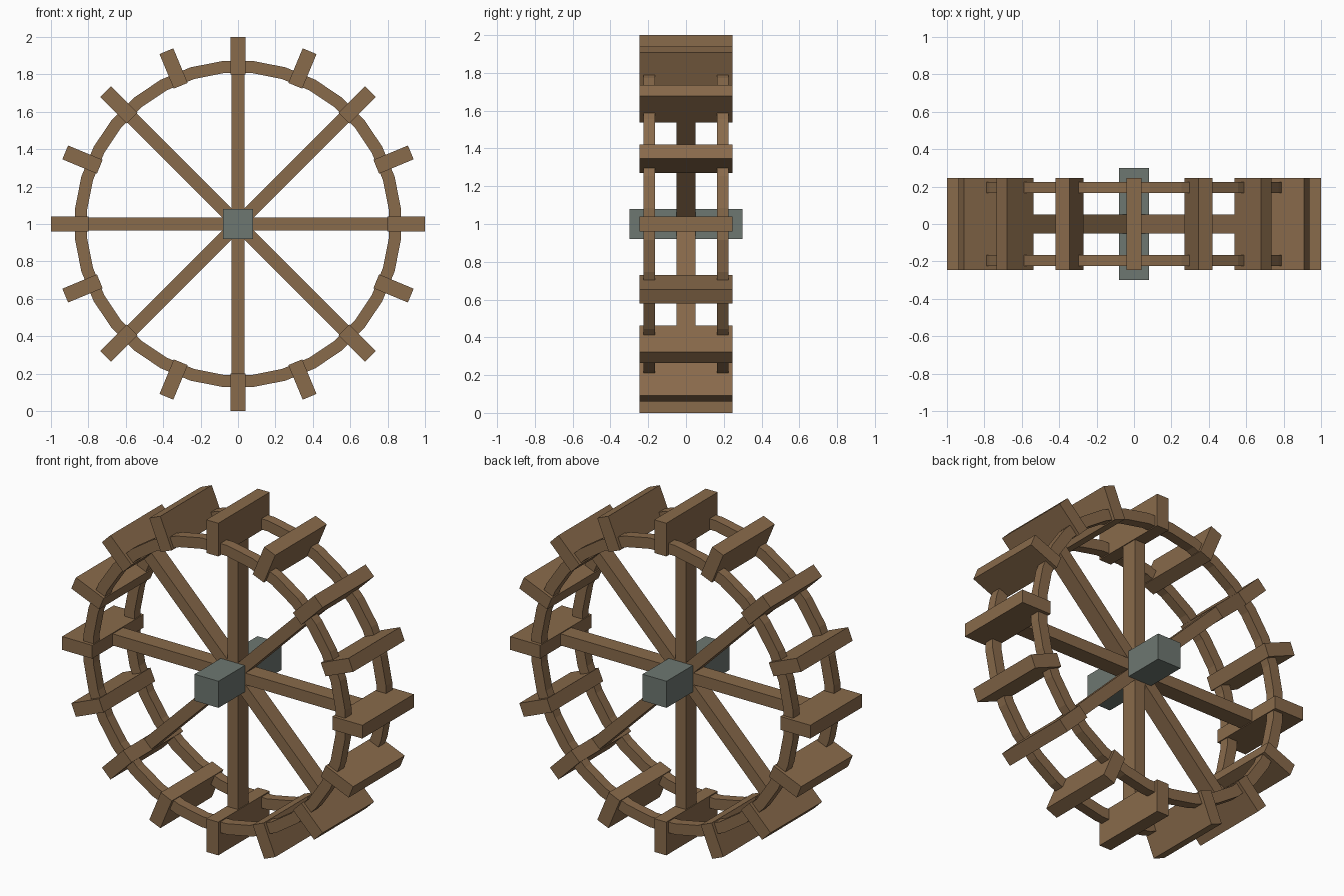
import bpy, bmesh, math
from mathutils import Matrix

if "Cube" in bpy.data.objects:
    bpy.data.objects.remove(bpy.data.objects["Cube"], do_unlink=True)


def make_material(name, rgb):
    mat = bpy.data.materials.new(name)
    mat.use_nodes = True
    mat.diffuse_color = (*rgb, 1)
    mat.node_tree.nodes["Principled BSDF"].inputs["Base Color"].default_value = (*rgb, 1)
    return mat


wood = make_material("brown wood", (0.25, 0.145, 0.07))
metal = make_material("grey metal", (0.155, 0.185, 0.165))


def make_object(name, bm, mat):
    bmesh.ops.recalc_face_normals(bm, faces=bm.faces)
    mesh = bpy.data.meshes.new(name)
    bm.to_mesh(mesh)
    bm.free()
    mesh.materials.append(mat)
    obj = bpy.data.objects.new(name, mesh)
    obj.location.z = 1  # wheel centre height
    bpy.context.collection.objects.link(obj)
    return obj


def beam(name, size, radius, angle, mat):
    """Box centred at a radius along the direction given by angle."""
    bm = bmesh.new()
    bmesh.ops.create_cube(bm, size=1)
    turn = Matrix.Rotation(angle, 4, "Y")
    shift = Matrix.Translation((0, 0, radius))
    bm.transform(turn @ shift @ Matrix.Diagonal((*size, 1)))
    return make_object(name, bm, mat)


def rim(name, y, inner, outer, width, sides):
    """Faceted ring with a rectangular section, flat at the top."""
    bm = bmesh.new()
    loops = []
    for i in range(sides):
        a = (i + 0.5) * math.tau / sides
        section = [(r, y + s * width / 2) for r, s in
                   ((inner, -1), (outer, -1), (outer, 1), (inner, 1))]
        loops.append([bm.verts.new((r * math.sin(a), v, r * math.cos(a)))
                      for r, v in section])
    for i in range(sides):
        p, q = loops[i - 1], loops[i]
        for k in range(4):
            n = (k + 1) % 4
            bm.faces.new((p[k], p[n], q[n], q[k]))
    return make_object(name, bm, wood)


# Square axle
beam("axle", (0.16, 0.6, 0.16), 0, 0, metal)

# Spokes
for i in range(8):
    beam(f"spoke_{i + 1}", (0.07, 0.1, 0.84), 0.42, i * math.tau / 8, wood)

# Front and back rims
rim("front_rim", -0.195, 0.81, 0.875, 0.06, 32)
rim("back_rim", 0.195, 0.81, 0.875, 0.06, 32)

# Paddles
for i in range(16):
    beam(f"paddle_{i + 1}", (0.08, 0.49, 0.2), 0.9, i * math.tau / 16, wood)
